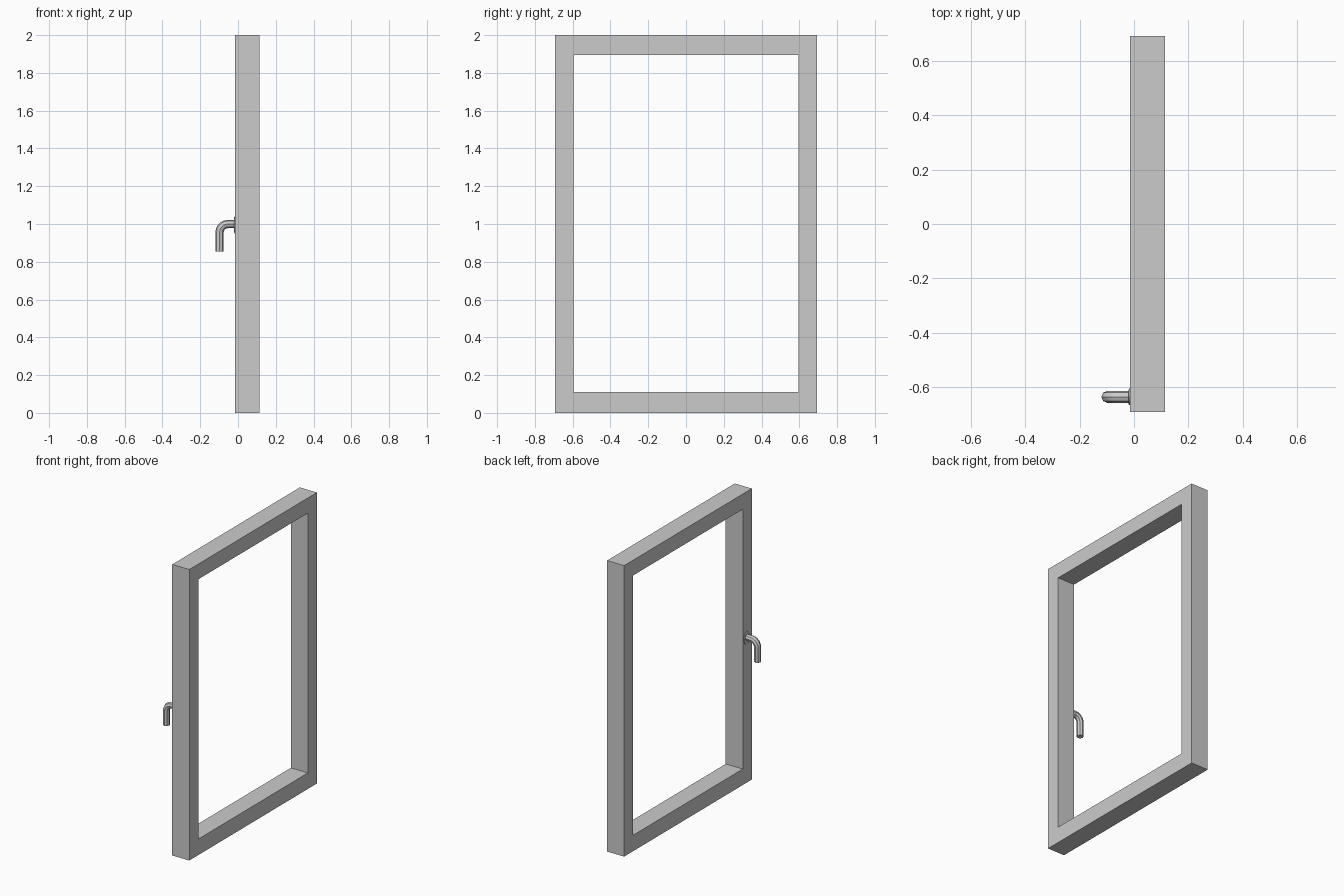
import bpy, bmesh, math

if "Cube" in bpy.data.objects:
    bpy.data.objects.remove(bpy.data.objects["Cube"])

X0, X1 = -0.015, 0.115          # frame depth
HANDLE_Y, HANDLE_Z = -0.637, 1.0


def finish(name, bm):
    bmesh.ops.recalc_face_normals(bm, faces=bm.faces)
    mesh = bpy.data.meshes.new(name)
    bm.to_mesh(mesh)
    bm.free()
    obj = bpy.data.objects.new(name, mesh)
    bpy.context.collection.objects.link(obj)
    return obj


def smooth(obj, angle):
    bpy.ops.object.select_all(action='DESELECT')
    obj.select_set(True)
    bpy.context.view_layer.objects.active = obj
    bpy.ops.object.shade_smooth_by_angle(angle=math.radians(angle))


def bridge_rings(bm, rings):
    for a, b in zip(rings, rings[1:]):
        n = len(a)
        for i in range(n):
            j = (i + 1) % n
            bm.faces.new((a[i], a[j], b[j], b[i]))


# window frame: closed rectangular ring swept around the opening
def rectangle(bm, x, half_y, z0, z1):
    return [bm.verts.new((x, y, z)) for y, z in
            ((-half_y, z0), (half_y, z0), (half_y, z1), (-half_y, z1))]


bm = bmesh.new()
outer = (0.693, 0.0, 2.0)
inner = (0.595, 0.11, 1.895)
rings = [rectangle(bm, X0, *outer), rectangle(bm, X1, *outer),
         rectangle(bm, X1, *inner), rectangle(bm, X0, *inner)]
bridge_rings(bm, rings + rings[:1])
finish("window_frame", bm)

# handle plate: thin oval disc on the frame face
bm = bmesh.new()
plate = []
for x, s in ((X0 + 0.002, 1.0), (X0 - 0.003, 1.0), (X0 - 0.005, 0.9)):
    plate.append([bm.verts.new((x, HANDLE_Y + 0.03 * s * math.cos(t),
                                HANDLE_Z - 0.005 + 0.045 * s * math.sin(t)))
                  for t in (math.tau * i / 16 for i in range(16))])
bridge_rings(bm, plate)
bm.faces.new(plate[0])
bm.faces.new(plate[-1])
smooth(finish("handle_plate", bm), 30)

# lever handle: eight-sided tube with a rounded elbow
R, BEND = 0.022, 0.045
ELBOW_X, ELBOW_Z = -0.098 + BEND, HANDLE_Z - BEND
path = [(X0 + 0.002, HANDLE_Z, 0.0)]
for i in range(6):
    a = math.pi / 2 * i / 5
    path.append((ELBOW_X - BEND * math.sin(a), ELBOW_Z + BEND * math.cos(a), a))
path.append((-0.098, 0.855, math.pi / 2))

bm = bmesh.new()
tube = []
for px, pz, a in path:
    ring = []
    for k in range(8):
        t = math.tau * k / 8
        r = R * math.cos(t)
        ring.append(bm.verts.new((px - r * math.sin(a), HANDLE_Y + R * math.sin(t),
                                  pz + r * math.cos(a))))
    tube.append(ring)
bridge_rings(bm, tube)
bm.faces.new(tube[0])
bm.faces.new(tube[-1])
smooth(finish("lever_handle", bm), 30)
